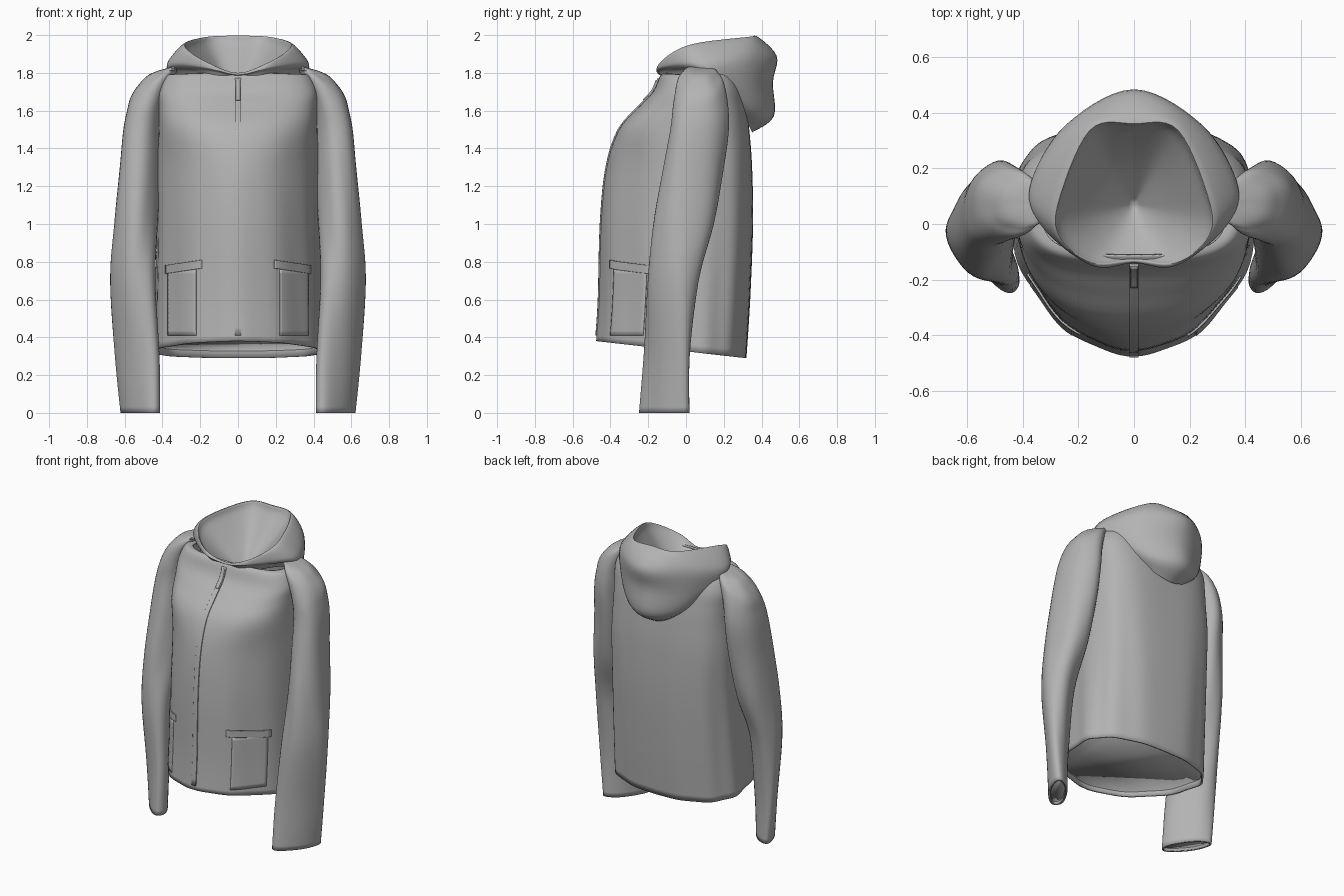
import bpy
import bmesh
import math
from mathutils import Vector
from mathutils.bvhtree import BVHTree

if "Cube" in bpy.data.objects:
    bpy.data.objects.remove(bpy.data.objects["Cube"])

GREY = (0.45, 0.45, 0.45, 1)
cloth = bpy.data.materials.new("grey cloth")
cloth.use_nodes = True
cloth.diffuse_color = GREY
cloth.node_tree.nodes["Principled BSDF"].inputs["Base Color"].default_value = GREY


def spline(points, steps, loop=False):
    """Resample control points as a smooth curve through all of them."""
    count = len(points)
    result = []
    for i in range(count if loop else count - 1):
        quad = []
        for j in range(i - 1, i + 3):
            index = j % count if loop else max(0, min(count - 1, j))
            quad.append(points[index])
        a, b, c, d = quad
        for k in range(steps):
            t = k / steps
            tangent_b, tangent_c = (c - a) / 2, (d - b) / 2
            bend = 3 * (c - b) - 2 * tangent_b - tangent_c
            ease = 2 * (b - c) + tangent_b + tangent_c
            result.append(b + tangent_b * t + bend * t * t + ease * t ** 3)
    if not loop:
        result.append(points[-1])
    return result


def make_object(name, verts, faces, thickness=0.0, offset=-1.0):
    mesh = bpy.data.meshes.new(name)
    mesh.from_pydata(verts, [], faces)
    bm = bmesh.new()
    bm.from_mesh(mesh)
    bmesh.ops.remove_doubles(bm, verts=bm.verts, dist=0.0001)
    bmesh.ops.recalc_face_normals(bm, faces=bm.faces)
    bm.to_mesh(mesh)
    bm.free()
    mesh.shade_smooth()
    mesh.set_sharp_from_angle(angle=math.radians(50))
    mesh.materials.append(cloth)
    obj = bpy.data.objects.new(name, mesh)
    bpy.context.collection.objects.link(obj)
    if thickness:
        shell = obj.modifiers.new("cloth thickness", "SOLIDIFY")
        shell.thickness = thickness
        shell.offset = offset
    return obj


def loft(name, rings, steps, thickness=0.0):
    """Skin a smooth tube through closed rings of equal point count."""
    columns = [spline(list(column), steps) for column in zip(*rings)]
    rows, sides = len(columns[0]), len(columns)
    verts = [columns[i][r] for r in range(rows) for i in range(sides)]
    faces = []
    for r in range(rows - 1):
        for i in range(sides):
            j = (i + 1) % sides
            faces.append((r * sides + i, r * sides + j,
                          (r + 1) * sides + j, (r + 1) * sides + i))
    return make_object(name, verts, faces, thickness)


def lining(name, ring):
    """Flat inner sheet closing an opening."""
    make_object(name, ring, [tuple(range(len(ring)))], 0.004, 0)


def ramp(value, low, high):
    return max(0, min(1, (value - low) / (high - low)))


# Body: rounded front and hem, squarer shoulders, soft folds fading at the chest
def body_ring(z_front, z_back, width, front, back, sides=96):
    middle = 0.05
    ring = []
    for i in range(sides):
        angle = math.tau * i / sides
        c, s = math.cos(angle), math.sin(angle)
        if s > 0:
            power = 2 / (2.3 + 0.8 * ramp(z_back, .4, 1.4))
            depth = back - middle
        else:
            power = 2 / (1.87 + 1.1 * ramp(z_front, 1.3, 1.7))
            depth = middle - front
        x = width * math.copysign(abs(c) ** power, c)
        y = middle + depth * math.copysign(abs(s) ** power, s)
        fade = 1 - ramp(z_back, .6, 1.6)
        fold = 1 + 0.014 * fade * math.sin(11 * angle + z_back) * abs(c) ** 0.5
        x, y = x * fold, middle + (y - middle) * fold
        blend = (y - front) / (back - front)
        ring.append(Vector((x, y, z_front + (z_back - z_front) * blend)))
    return ring


body = loft("body", [body_ring(*row) for row in (
    (.38, .29, .45, -.475, .32),
    (.6, .6, .44, -.46, .34),
    (1, 1, .43, -.45, .355),
    (1.3, 1.3, .43, -.42, .35),
    (1.5, 1.5, .42, -.355, .335),
    (1.62, 1.62, .42, -.25, .32),
    (1.7, 1.72, .42, -.175, .3),
    (1.78, 1.8, .38, -.14, .27),
    (1.8, 1.76, .33, -.115, .27),
)], 5, 0.012)
lining("body_lining", body_ring(.41, .33, .435, -.46, .31))
surface = BVHTree.FromPolygons([v.co for v in body.data.vertices],
                               [p.vertices for p in body.data.polygons])


# Sleeves: flattened cuffs turned outward, heads sloping into the shoulder
def sleeve_ring(side, x, y, z, rx, ry, twist=0, tilt=0, sides=40):
    ring = []
    for i in range(sides):
        angle = math.tau * i / sides
        c = math.cos(angle)
        s = math.sin(angle + math.radians(twist))
        crease = 1 + 0.02 * math.sin(5 * angle + 3 * z)
        ring.append(Vector((side * (x + rx * c * crease),
                            y + ry * s * crease, z - tilt * rx * c)))
    return ring


SLEEVE = (
    (.517, -.115, 0, .095, .123, 52),
    (.532, -.1, .3, .108, .112, 45),
    (.555, -.07, .7, .11, .125, 22),
    (.54, -.01, 1, .105, .15, 0),
    (.517, .04, 1.3, .1, .15, -10),
    (.505, .07, 1.5, .095, .145, -12, .1),
    (.485, .075, 1.63, .095, .135, -8, .35),
    (.45, .075, 1.735, .11, .115, 0, .6),
    (.42, .075, 1.78, .1, .09, 0, .5),
    (.38, .075, 1.81, .08, .065, 0, .3),
    (.34, .075, 1.825, 0, 0),
)
for side, label in ((1, "left"), (-1, "right")):
    loft(label + "_sleeve", [sleeve_ring(side, *row) for row in SLEEVE], 6, 0.01)
    x, y, z, rx, ry, twist = SLEEVE[0]
    band = [sleeve_ring(side, x + h / 15, y, h, rx + 0.003, ry + 0.003, twist)
            for h in (0, 0.06)]
    loft(label + "_cuff_hem", band, 2, 0.006)
    lining(label + "_cuff_lining", sleeve_ring(side, x, y, 0.02, rx, ry, twist))


# Hood: half rings from front centre to back centre, mirrored
def hood_ring(half):
    half = [Vector(p) for p in half]
    other = [Vector((-p.x, p.y, p.z)) for p in reversed(half[1:-1])]
    return spline(half + other, 7, True)


def shrink(ring, scale, centre, drop):
    centre = Vector(centre)
    return [centre + (p - centre) * scale - Vector((0, 0, drop)) for p in ring]


rim = hood_ring(((0, -.13, 1.8), (.15, -.14, 1.85), (.27, -.05, 1.92),
                 (.28, .08, 1.96), (.165, .34, 1.99), (0, .37, 1.995)))
bulge = hood_ring(((0, -.14, 1.79), (.15, -.15, 1.825), (.33, -.01, 1.86),
                   (.36, .14, 1.87), (.24, .355, 1.89), (0, .48, 1.89)))
drape = hood_ring(((0, -.13, 1.785), (.14, -.135, 1.81), (.34, .02, 1.83),
                   (.365, .16, 1.8), (.23, .36, 1.74), (0, .46, 1.75)))
low = hood_ring(((0, -.12, 1.775), (.14, -.125, 1.795), (.32, .04, 1.815),
                 (.335, .18, 1.75), (.195, .365, 1.6), (0, .465, 1.57)))
base = hood_ring(((0, -.105, 1.75), (.13, -.11, 1.76), (.29, .04, 1.78),
                  (.3, .17, 1.7), (.16, .31, 1.55), (0, .35, 1.485)))
well = (0, .07, 1.72)
loft("hood", [shrink(rim, 0, well, .06), shrink(rim, .5, well, .05),
              shrink(rim, .9, well, .02), rim, bulge, drape, low, base], 5)


# Details laid on the front of the body
def patch(name, x0, x1, z0, z1, lift=0.003, slope=0.0, cells=14):
    verts, faces = [], []
    for r in range(cells + 1):
        for i in range(cells + 1):
            x = x0 + (x1 - x0) * i / cells
            z = z0 + (z1 - z0) * r / cells + slope * (abs(x) - abs(x0))
            hit, normal, _, _ = surface.ray_cast(Vector((x, -2, z)), Vector((0, 1, 0)))
            if hit is None:
                hit, normal, _, _ = surface.find_nearest(Vector((x, -0.2, z)))
            if normal.y > 0:
                normal = -normal
            verts.append(hit + normal * lift)
    wide = cells + 1
    for r in range(cells):
        for i in range(cells):
            a = r * wide + i
            faces.append((a, a + 1, a + wide + 1, a + wide))
    make_object(name, verts, faces, 0.008, 0)


patch("zip_placket", -.016, .016, .41, 1.77, 0.003, cells=30)
patch("zip_pull", -.012, .012, 1.65, 1.76, 0.008)
for side, label in ((1, "left"), (-1, "right")):
    patch(label + "_pocket", side * .22, side * .37, .41, .76, 0.001)
    patch(label + "_pocket_flap", side * .19, side * .38, .765, .81, 0.003, -.15)
